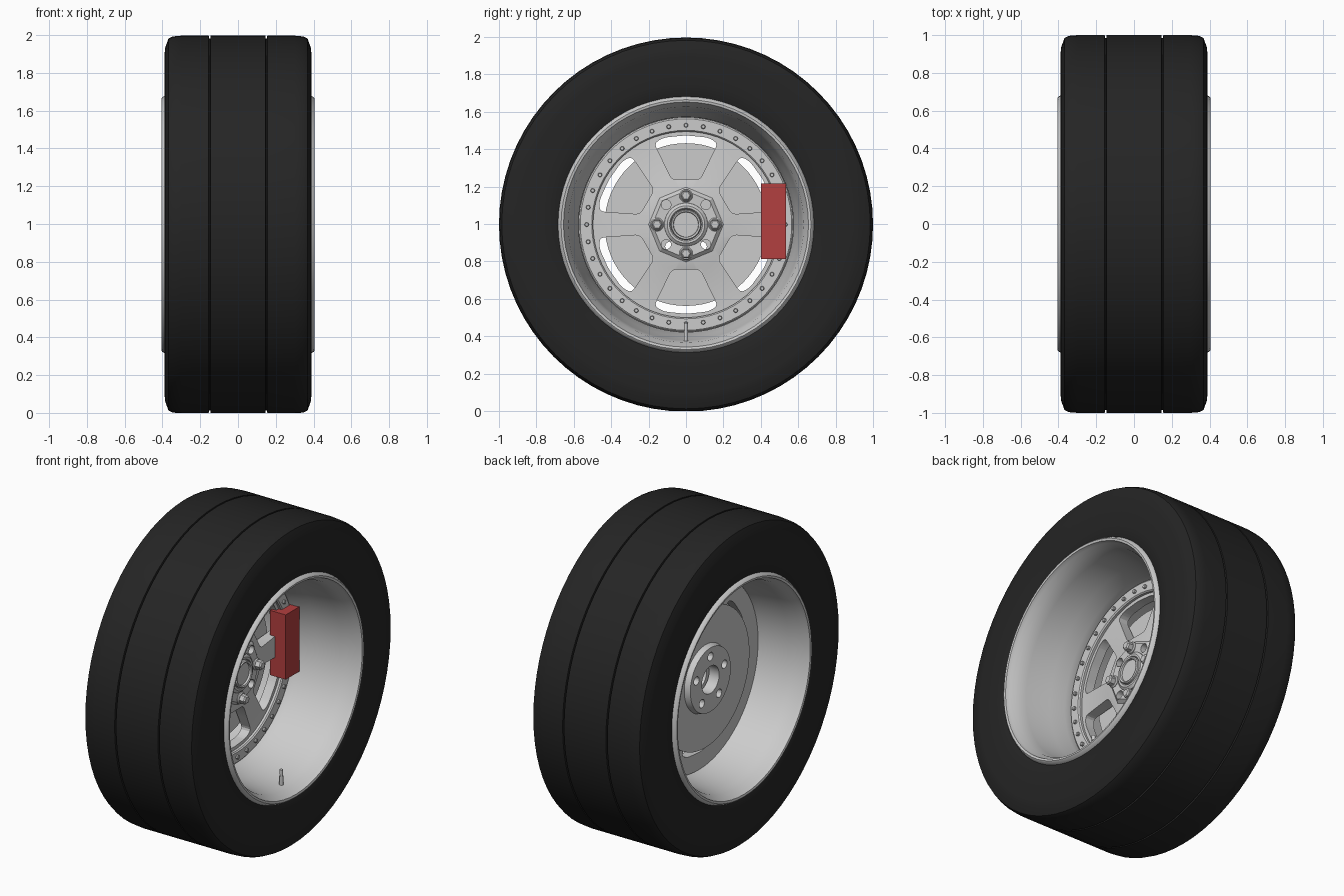
import bpy, bmesh
from math import sin, cos, pi, radians
from mathutils import Vector

if "Cube" in bpy.data.objects:
    bpy.data.objects.remove(bpy.data.objects["Cube"])

CZ = 0.997  # axle height (axle runs along x)


def material(name, rgb):
    m = bpy.data.materials.new(name)
    m.diffuse_color = (*rgb, 1)
    m.use_nodes = True
    m.node_tree.nodes["Principled BSDF"].inputs["Base Color"].default_value = m.diffuse_color
    return m


def finish(name, bm, mat=None, smooth=True, angle=35):
    bmesh.ops.remove_doubles(bm, verts=bm.verts, dist=1e-5)
    bmesh.ops.recalc_face_normals(bm, faces=bm.faces)
    me = bpy.data.meshes.new(name)
    bm.to_mesh(me)
    bm.free()
    ob = bpy.data.objects.new(name, me)
    bpy.context.collection.objects.link(ob)
    if mat:
        me.materials.append(mat)
    if smooth:
        shade(ob, angle)
    return ob


def shade(ob, angle=35):
    bpy.ops.object.select_all(action='DESELECT')
    ob.select_set(True)
    bpy.context.view_layer.objects.active = ob
    bpy.ops.object.shade_smooth_by_angle(angle=radians(angle))


def lathe(name, profile, segs, centres=((0, 0),), mat=None, smooth=True, angle=35):
    """Closed (x, radius) profile spun round x, once per (y, z) centre."""
    bm = bmesh.new()
    for cy, cz in centres:
        rings = []
        for i in range(segs):
            a = 2 * pi * i / segs
            rings.append([bm.verts.new((x, cy + r * cos(a), CZ + cz + r * sin(a)))
                          for x, r in profile])
        n = len(profile)
        for i in range(segs):
            p, q = rings[i], rings[(i + 1) % segs]
            for j in range(n):
                k = (j + 1) % n
                if profile[j][1] == 0 and profile[k][1] == 0:
                    continue
                corners = [p[j], p[k]]
                if profile[k][1] > 0:
                    corners.append(q[k])
                if profile[j][1] > 0:
                    corners.append(q[j])
                bm.faces.new(corners)
    return finish(name, bm, mat, smooth, angle)


def circle(n, r, start=0):
    return [(r * cos(radians(start) + 2 * pi * i / n), r * sin(radians(start) + 2 * pi * i / n))
            for i in range(n)]


def rod(r, x0, x1, bev=0.0):
    return [(x0, 0), (x0, r), (x1 - bev, r), (x1, r - bev), (x1, 0)] if bev else \
        [(x0, 0), (x0, r), (x1, r), (x1, 0)]


def cut(ob, cutter):
    cutter.hide_render = True
    mod = ob.modifiers.new("cut", 'BOOLEAN')
    mod.object, mod.operation, mod.solver = cutter, 'DIFFERENCE', 'EXACT'
    bpy.context.view_layer.objects.active = ob
    bpy.ops.object.modifier_apply(modifier=mod.name)
    bpy.data.objects.remove(cutter)
    shade(ob, 30)


rubber = material("rubber", (0.018, 0.018, 0.018))
red = material("red_paint", (0.45, 0.05, 0.05))

# Tyre: half profile mirrored, two narrow tread grooves, flattened at the ground
half = [(0.145, 1.0), (0.147, 0.985), (0.153, 0.985), (0.155, 1.0), (0.30, 1.0), (0.345, 0.996),
        (0.368, 0.985), (0.386, 0.935), (0.389, 0.90), (0.389, 0.76), (0.384, 0.69), (0.37, 0.665)]
tyre = lathe("tyre", [(-x, r) for x, r in reversed(half)] + half, 72, mat=rubber)
for v in tyre.data.vertices:
    v.co.z = max(v.co.z, 0)

# Rim barrel with rolled lips
inner = [(0.40, 0.675), (0.405, 0.668), (0.402, 0.655), (0.38, 0.648), (0.35, 0.63), (0.28, 0.618),
         (0.12, 0.597), (0.03, 0.575)]
lathe("rim_barrel", inner + [(-x, r) for x, r in reversed(inner)]
      + [(-0.37, 0.69), (0.37, 0.69)], 64)

# Spoked wheel centre: dished disc with six rounded windows cut through
spokes = lathe("spoke_centre", [(0.0, 0.075), (0.0, 0.19), (-0.015, 0.25), (-0.03, 0.48),
                                (-0.03, 0.585), (-0.09, 0.585), (-0.09, 0.075)], 72)
outline = [(0.24, -0.075), (0.435, -0.17), (0.465, -0.12), (0.477, 0),
           (0.465, 0.12), (0.435, 0.17), (0.24, 0.075)]
bm = bmesh.new()
for k in range(6):
    a = radians(30 + 60 * k)
    pts = []
    for i, p in enumerate(outline):
        p = Vector(p)
        prev, nxt = Vector(outline[i - 1]), Vector(outline[(i + 1) % len(outline)])
        s = p + (prev - p).normalized() * 0.026
        e = p + (nxt - p).normalized() * 0.026
        pts += [s * (1 - t) ** 2 + p * 2 * t * (1 - t) + e * t * t for t in (0, .33, .67, 1)]
    loop = [bm.verts.new((-0.2, u * cos(a) - w * sin(a), CZ + u * sin(a) + w * cos(a)))
            for u, w in pts]
    face = bm.faces.new(loop)
    ext = bmesh.ops.extrude_face_region(bm, geom=[face])
    bmesh.ops.translate(bm, vec=(0.4, 0, 0),
                        verts=[g for g in ext['geom'] if isinstance(g, bmesh.types.BMVert)])
cut(spokes, finish("window_cutter", bm, smooth=False))
cut(spokes, lathe("hub_hole_cutter", rod(0.026, -0.2, 0.2), 16, circle(4, 0.15, 45), smooth=False))

# Raised outer ring and its 36 bolts
lathe("bolt_ring", [(-0.04, 0.497), (-0.015, 0.497), (-0.008, 0.504), (-0.008, 0.565),
                    (-0.015, 0.573), (-0.04, 0.573)], 72)
lathe("ring_bolts", rod(0.012, -0.02, 0.006, 0.003), 8, circle(36, 0.531, 0))

# Faceted hub pad, hub collar, centre cap and wheel nuts
pad = lathe("hub_pad", [(-0.02, 0.075), (-0.02, 0.20), (0.002, 0.20), (0.02, 0.18),
                        (0.016, 0.115), (0.016, 0.075)], 8, smooth=False)
cut(pad, lathe("pad_cutter", rod(0.026, -0.2, 0.2), 16, circle(4, 0.15, 45), smooth=False))
lathe("hub_collar", [(-0.02, 0.07), (-0.02, 0.12), (0.022, 0.115), (0.035, 0.10),
                     (0.035, 0.088), (0.025, 0.08), (0.025, 0.07)], 40)
lathe("centre_cap", [(-0.05, 0), (-0.05, 0.082), (0.042, 0.082), (0.048, 0.077),
                     (0.044, 0.068), (0.032, 0.066), (0.032, 0)], 40)
nuts = circle(4, 0.155)
lathe("nut_washers", rod(0.036, 0.0, 0.028, 0.006), 20, nuts)
lathe("wheel_nuts", rod(0.029, 0.0, 0.065, 0.008), 6, nuts, smooth=False)

# Brake rotor behind the spokes, with stepped hub and five stud holes
rotor = lathe("brake_rotor", [(-0.10, 0.085), (-0.10, 0.435), (-0.135, 0.435), (-0.135, 0.21),
                              (-0.17, 0.20), (-0.17, 0.085)], 64)
cut(rotor, lathe("stud_hole_cutter", rod(0.026, -0.3, 0.1), 16, circle(5, 0.145, 90), smooth=False))

# Brake caliper block
bm = bmesh.new()
bmesh.ops.create_cube(bm, size=1)
for v in bm.verts:
    v.co = (v.co.x * 0.11 - 0.005, v.co.y * 0.135 + 0.468, v.co.z * 0.405 + 1.015)
finish("brake_caliper", bm, red, smooth=False)

# Valve stem pointing inward from the bottom of the barrel
bm = bmesh.new()
for r, z0, z1 in ((0.012, 0.375, 0.43), (0.008, 0.42, 0.45), (0.011, 0.44, 0.47)):
    g = bmesh.ops.create_cone(bm, cap_ends=True, segments=12, radius1=r, radius2=r, depth=z1 - z0)
    bmesh.ops.translate(bm, verts=g['verts'], vec=(0.30, 0, (z0 + z1) / 2))
finish("valve_stem", bm)
